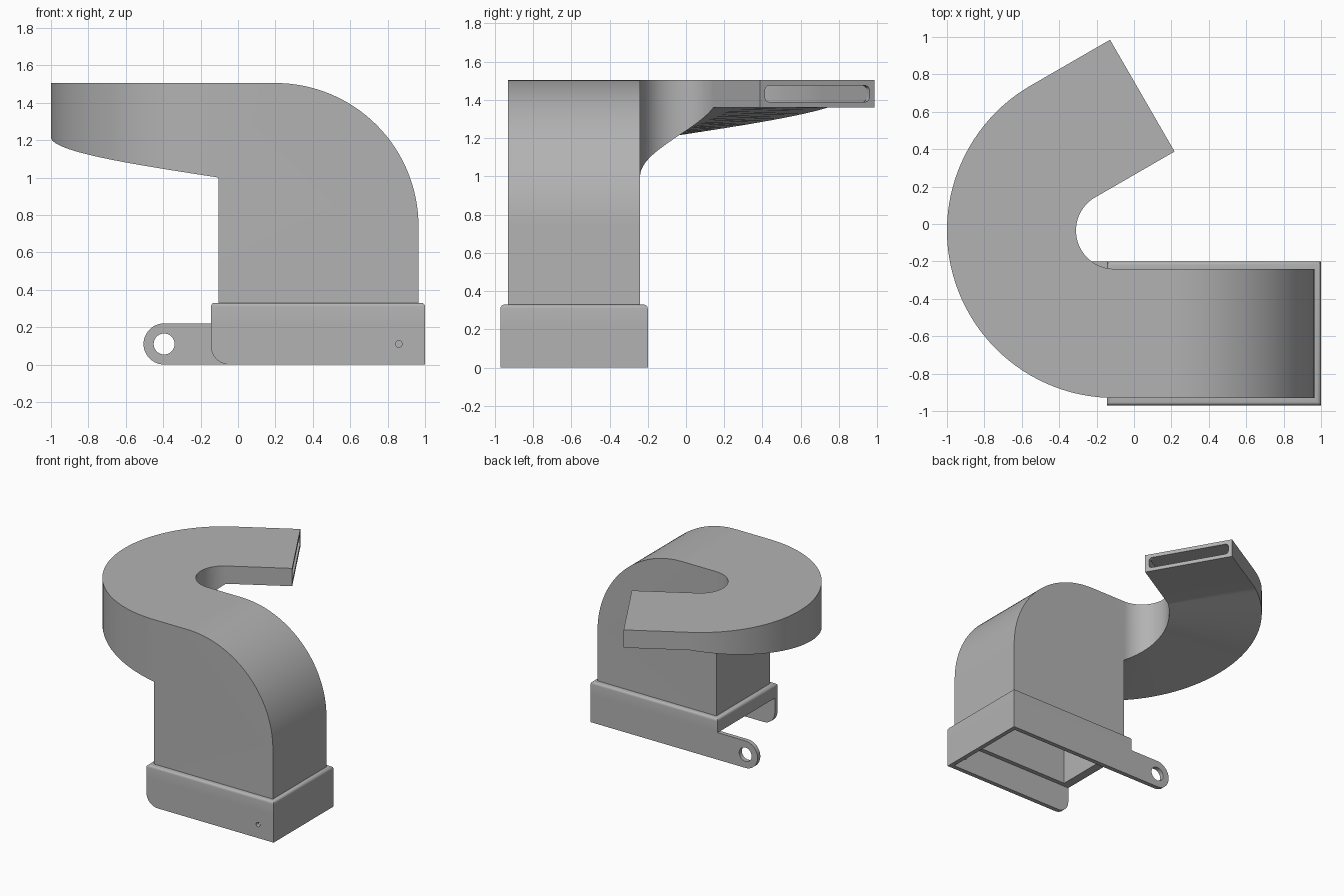
import bpy, bmesh
from math import sin, cos, pi, radians
from mathutils import Matrix, Vector

if "Cube" in bpy.data.objects:
    bpy.data.objects.remove(bpy.data.objects["Cube"])

grey = bpy.data.materials.new("plain grey")
grey.use_nodes = True
grey.diffuse_color = (0.45, 0.45, 0.45, 1)
grey.node_tree.nodes["Principled BSDF"].inputs["Base Color"].default_value = grey.diffuse_color

CX, CY = -0.105, -0.035            # centre of the horizontal bend
R_IN, R_OUT = 0.205, 0.895
TOP, LEDGE, WALL = 1.505, 0.22, 0.03
TURN, STRAIGHT, RIM = radians(150), 0.49, 0.03
SKIRT = 0.035


def finish(name, mesh, matrix=None):
    obj = bpy.data.objects.new(name, mesh)
    bpy.context.collection.objects.link(obj)
    if matrix:
        obj.matrix_world = matrix
    mesh.materials.clear()
    mesh.materials.append(grey)
    bpy.ops.object.select_all(action='DESELECT')
    obj.select_set(True)
    bpy.context.view_layer.objects.active = obj
    bpy.ops.object.shade_smooth_by_angle(angle=radians(30))
    return obj


def finish_bmesh(name, bm):
    bmesh.ops.remove_doubles(bm, verts=bm.verts, dist=1e-5)
    bmesh.ops.recalc_face_normals(bm, faces=bm.faces)
    mesh = bpy.data.meshes.new(name)
    bm.to_mesh(mesh)
    bm.free()
    return finish(name, mesh)


def bridge(bm, a, b):
    for i in range(len(a)):
        j = (i + 1) % len(a)
        bm.faces.new((a[i], a[j], b[j], b[i]))


def arc(cx, cy, r, start, end, n=12):
    return [(cx + r * cos(radians(start + (end - start) * i / n)),
             cy + r * sin(radians(start + (end - start) * i / n))) for i in range(n + 1)]


def plate(name, loops, thickness, matrix):
    """Flat plate from an outline and holes, extruded about its own plane."""
    curve = bpy.data.curves.new(name, 'CURVE')
    curve.dimensions = '2D'
    curve.fill_mode = 'BOTH'
    curve.extrude = thickness / 2
    for loop in loops:
        spline = curve.splines.new('POLY')
        spline.points.add(len(loop) - 1)
        for p, (u, v) in zip(spline.points, loop):
            p.co = (u, v, 0, 1)
        spline.use_cyclic_u = True
    temp = bpy.data.objects.new(name + " outline", curve)
    bpy.context.collection.objects.link(temp)
    deps = bpy.context.evaluated_depsgraph_get()
    mesh = bpy.data.meshes.new_from_object(temp.evaluated_get(deps))
    bpy.data.objects.remove(temp)
    bm = bmesh.new()
    bm.from_mesh(mesh)
    bmesh.ops.remove_doubles(bm, verts=bm.verts, dist=1e-5)
    bmesh.ops.recalc_face_normals(bm, faces=bm.faces)
    bm.to_mesh(mesh)
    bm.free()
    mesh.name = name
    return finish(name, mesh, matrix)


def frame(u, v, origin):
    u, v = Vector(u), Vector(v)
    m = Matrix((u, v, u.cross(v))).transposed().to_4x4()
    m.translation = origin
    return m


def duct_surface(bm, t):
    """Column and curling duct as one open skin, moved inwards by t."""
    left, right, top = CX + t, 0.965 - t, TOP - t
    radii = (R_OUT - t, R_IN + t)
    profile = [(right, LEDGE)] + arc(0.2, TOP - 0.765, 0.765 - t, 0, 90, 32)
    profile += [(left, top), (left, 1 + t), (left, LEDGE)]
    front, back = [[bm.verts.new((x, CY - r, z)) for x, z in profile] for r in radii]
    bm.faces.new(front)
    bm.faces.new(back)
    n = len(profile)
    for i in range(n - 1):
        if i != n - 3:                       # opening into the bend
            bm.faces.new((front[i], front[i + 1], back[i + 1], back[i]))
    ring = [front[n - 3], back[n - 3], back[n - 2], front[n - 2]]
    steps = 50
    for k in range(steps + 2):
        a = TURN * min(k, steps) / steps
        push = STRAIGHT - RIM if k > steps else 0
        low = 1 + 0.36 * a / TURN + t
        new = [bm.verts.new((CX - r * sin(a) - push * cos(a),
                             CY - r * cos(a) + push * sin(a), z))
               for r, z in ((radii[0], top), (radii[1], top), (radii[1], low), (radii[0], low))]
        bridge(bm, ring, new)
        ring = new
    return [front[0], back[0], back[-1], front[-1]], ring


# Hollow duct: outer and inner skins joined at both ends
bm = bmesh.new()
outer_foot, outer_mouth = duct_surface(bm, 0)
inner_foot, inner_mouth = duct_surface(bm, WALL)
bridge(bm, outer_foot, inner_foot)
bridge(bm, outer_mouth, inner_mouth)
finish_bmesh("curved_duct", bm)

# Mouth rim with a rounded slot
radial = Vector((-sin(TURN), -cos(TURN), 0))
along = Vector((-cos(TURN), sin(TURN), 0))
low, c = 1.36, 0.025
u0, u1, v0, v1 = R_IN + WALL, R_OUT - WALL, low + WALL, TOP - WALL
slot = (arc(u1 - c, v1 - c, c, 0, 90, 6) + arc(u0 + c, v1 - c, c, 90, 180, 6)
        + arc(u0 + c, v0 + c, c, 180, 270, 6) + arc(u1 - c, v0 + c, c, 270, 360, 6))
plate("mouth_rim", [[(R_IN, low), (R_OUT, low), (R_OUT, TOP), (R_IN, TOP)], slot], RIM,
      frame(radial, (0, 0, 1), Vector((CX, CY, 0)) + along * (STRAIGHT - RIM / 2)))

# Collar around the foot of the column, with a softened top edge
X0, X1, Y0, Y1 = -0.145, 1.0, -0.97, -0.2


def rectangle(bm, inset, z):
    return [bm.verts.new((x, y, z)) for x, y in
            ((X0 + inset, Y0 + inset), (X1 - inset, Y0 + inset),
             (X1 - inset, Y1 - inset), (X0 + inset, Y1 - inset))]


bm = bmesh.new()
section = [(0, LEDGE), (0, 0.31)]
section += [(0.02 - x, z) for x, z in arc(0, 0.31, 0.02, 0, 90, 4)][1:]
section += [(0.041, 0.33), (0.041, LEDGE)]
rings = [rectangle(bm, i, z) for i, z in section]
for a, b in zip(rings, rings[1:] + rings[:1]):
    bridge(bm, a, b)
finish_bmesh("collar", bm)

# Skirt plates below the collar, open towards the tab side
front_outline = [(X1, 0), (X1, LEDGE), (X0, LEDGE)] + arc(X0 + 0.1, 0.1, 0.1, 180, 270)
plate("front_skirt", [front_outline, arc(0.86, 0.11, 0.018, 0, 345, 23)], SKIRT,
      frame((1, 0, 0), (0, 0, 1), (0, Y0 + SKIRT / 2, 0)))

tab_outline = [(X1, 0), (X1, LEDGE)] + arc(-0.395, 0.11, 0.11, 90, 270, 24)
plate("back_skirt_with_tab", [tab_outline, arc(-0.395, 0.11, 0.056, 0, 350, 35)], SKIRT,
      frame((1, 0, 0), (0, 0, 1), (0, Y1 - SKIRT / 2, 0)))

y0, y1 = Y0 + SKIRT, Y1 - SKIRT
plate("side_skirt", [[(y0, 0), (y1, 0), (y1, LEDGE), (y0, LEDGE)]], SKIRT,
      frame((0, 1, 0), (0, 0, 1), (X1 - SKIRT / 2, 0, 0)))
